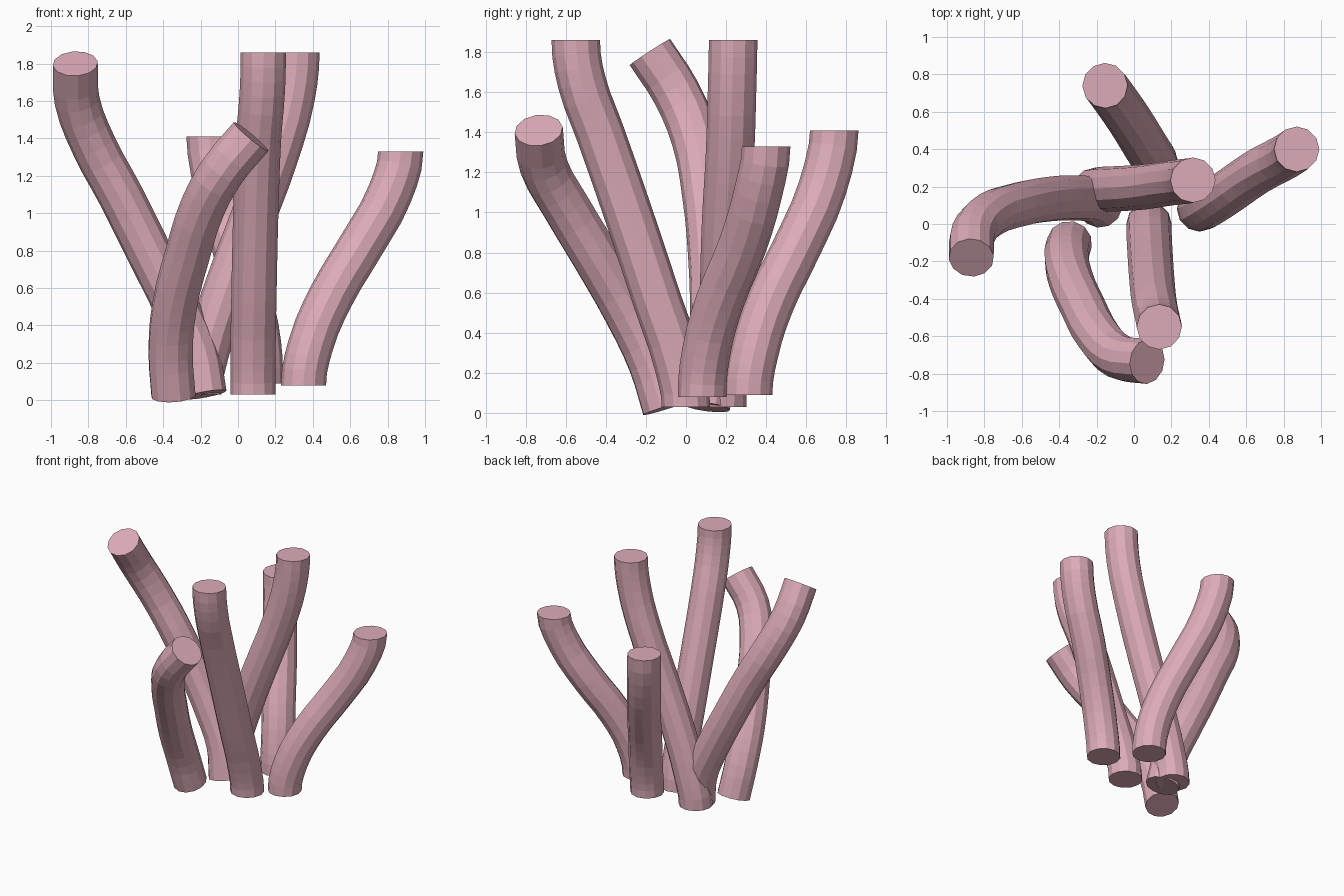
import bpy
from mathutils import Vector

if "Cube" in bpy.data.objects:
    bpy.data.objects.remove(bpy.data.objects["Cube"])

pink = bpy.data.materials.new("pink")
pink.diffuse_color = (0.72, 0.41, 0.48, 1)
pink.use_nodes = True
pink.node_tree.nodes["Principled BSDF"].inputs["Base Color"].default_value = pink.diffuse_color

# Centre lines of the branches, base to tip; flag = tip cut level
BRANCHES = {
    "back_branch": (True, [(.12, .31, .09), (.11, .34, .3), (.06, .42, .55),
                           (-.02, .55, .82), (-.11, .68, 1.12), (-.155, .74, 1.41)]),
    "tall_back_branch": (True, [(-.21, .18, .03), (-.17, .185, .25), (-.06, .19, .6),
                                (.07, .2, .95), (.2, .22, 1.3), (.29, .23, 1.62), (.315, .235, 1.86)]),
    "tall_front_branch": (True, [(.08, 0, .03), (.08, -.04, .25), (.085, -.14, .55),
                                 (.095, -.29, 1.0), (.11, -.43, 1.4), (.13, -.52, 1.65), (.135, -.55, 1.86)]),
    "left_branch": (False, [(-.18, .1, .03), (-.22, .13, .25), (-.33, .14, .5), (-.48, .13, .8),
                            (-.63, .1, 1.1), (-.77, .05, 1.36), (-.86, -.05, 1.6), (-.87, -.18, 1.8)]),
    "right_branch": (True, [(.35, .08, .08), (.39, .1, .3), (.5, .17, .56),
                            (.66, .28, .83), (.81, .36, 1.1), (.87, .4, 1.33)]),
    "front_left_branch": (False, [(-.345, -.1, .025), (-.36, -.17, .25), (-.34, -.29, .5), (-.27, -.45, .78),
                                  (-.19, -.6, 1.03), (-.08, -.71, 1.23), (.07, -.735, 1.41)]),
}


def make_upright(point):
    point.handle_left_type = point.handle_right_type = 'FREE'
    point.handle_left = point.co - Vector((0, 0, .08))
    point.handle_right = point.co + Vector((0, 0, .08))


# Twelve-sided flat-shaded tube swept along a smooth path
def branch(name, path, level_tip):
    curve = bpy.data.curves.new(name, 'CURVE')
    curve.dimensions = '3D'
    curve.resolution_u = 3
    curve.bevel_depth = .121
    curve.bevel_resolution = 4
    curve.use_fill_caps = True
    spline = curve.splines.new('BEZIER')
    spline.use_smooth = False
    spline.bezier_points.add(len(path) - 1)
    for point, co in zip(spline.bezier_points, path):
        point.co = co
        point.handle_left_type = point.handle_right_type = 'AUTO'
    curve.materials.append(pink)
    obj = bpy.data.objects.new(name, curve)
    bpy.context.collection.objects.link(obj)
    bpy.context.view_layer.update()
    if level_tip:
        make_upright(spline.bezier_points[0])
        make_upright(spline.bezier_points[-1])
    bpy.ops.object.select_all(action='DESELECT')
    obj.select_set(True)
    bpy.context.view_layer.objects.active = obj
    bpy.ops.object.convert(target='MESH')


for name, (level_tip, path) in BRANCHES.items():
    branch(name, path, level_tip)
